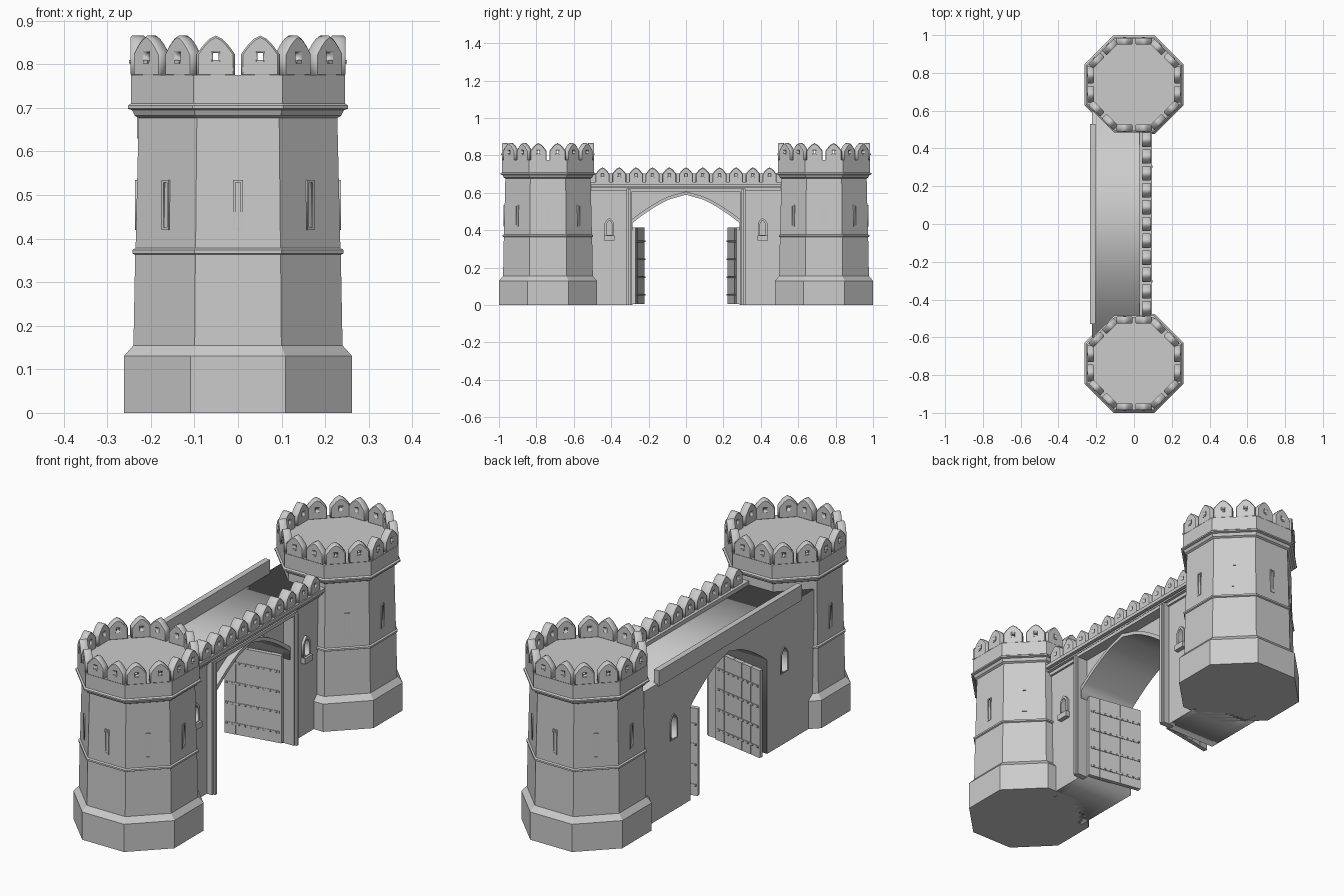
import bpy, bmesh
from math import pi, cos, sin, atan2, hypot
from mathutils import Matrix, Vector

if "Cube" in bpy.data.objects:
    bpy.data.objects.remove(bpy.data.objects["Cube"])

TY = 0.738          # tower centre distance from the middle
HALF = 0.285        # half width of the gateway


def add(name, mesh):
    ob = bpy.data.objects.new(name, mesh)
    bpy.context.collection.objects.link(ob)
    return ob


def box(name, x0, x1, y0, y1, z0, z1):
    bm = bmesh.new()
    bmesh.ops.create_cube(bm, size=1)
    bmesh.ops.scale(bm, vec=(x1 - x0, abs(y1 - y0), z1 - z0), verts=bm.verts)
    bmesh.ops.translate(bm, vec=((x0 + x1) / 2, (y0 + y1) / 2, (z0 + z1) / 2), verts=bm.verts)
    me = bpy.data.meshes.new(name)
    bm.to_mesh(me)
    bm.free()
    return add(name, me)


def plate(name, loops, ang, w0, w1, origin=(0, 0), chamfer=0.0):
    """Upright plate facing direction ang, from outline + hole loops, between depths w0 and w1."""
    cu = bpy.data.curves.new(name, 'CURVE')
    cu.dimensions, cu.fill_mode = '2D', 'BOTH'
    cu.extrude = (w1 - w0) / 2 - chamfer
    cu.bevel_depth, cu.offset, cu.bevel_resolution = chamfer, -chamfer, 0
    for loop in loops:
        sp = cu.splines.new('POLY')
        sp.points.add(len(loop) - 1)
        for p, (u, v) in zip(sp.points, loop):
            p.co = (u, v, 0, 1)
        sp.use_cyclic_u = True
    tmp = add(name, cu)
    dg = bpy.context.evaluated_depsgraph_get()
    me = bpy.data.meshes.new_from_object(tmp.evaluated_get(dg))
    bpy.data.objects.remove(tmp)
    c, s, w = cos(ang), sin(ang), (w0 + w1) / 2
    me.transform(Matrix(((-s, 0, c, origin[0] + w * c),
                         (c, 0, s, origin[1] + w * s),
                         (0, 1, 0, 0), (0, 0, 0, 1))))
    bm = bmesh.new()
    bm.from_mesh(me)
    bmesh.ops.remove_doubles(bm, verts=bm.verts, dist=1e-5)
    bmesh.ops.recalc_face_normals(bm, faces=bm.faces)
    bm.to_mesh(me)
    bm.free()
    return add(name, me)


def rect(u0, u1, v0, v1):
    return [(u0, v0), (u1, v0), (u1, v1), (u0, v1)]


def arch(w, z0, spring, top, u=0.0, n=6, p=0.65):
    """Pointed arch outline standing on z0."""
    right = [(w, z0)] + [(w * (1 - i / n) ** p, spring + (top - spring) * i / n) for i in range(n)]
    return [(u + a, b) for a, b in right] + [(u, top)] + [(u - a, b) for a, b in reversed(right)]


def octagon_lathe(name, cy, profile):
    bm = bmesh.new()
    rings = []
    for a, z in profile:
        r = a / cos(pi / 8)
        rings.append([bm.verts.new((r * cos(pi / 8 + k * pi / 4), cy + r * sin(pi / 8 + k * pi / 4), z))
                      for k in range(8)])
    for lo, hi in zip(rings, rings[1:]):
        for k in range(8):
            bm.faces.new((lo[k], lo[(k + 1) % 8], hi[(k + 1) % 8], hi[k]))
    bm.faces.new(rings[0][::-1])
    bm.faces.new(rings[-1])
    me = bpy.data.meshes.new(name)
    bm.to_mesh(me)
    bm.free()
    return add(name, me)


TOWER = [(.262, 0), (.262, .13), (.24, .155), (.236, .363), (.242, .366), (.242, .374), (.235, .378),
         (.228, .677), (.237, .682), (.243, .695), (.253, .698), (.253, .705), (.246, .71), (.246, .775)]

for s in (-1, 1):
    cy = s * TY
    octagon_lathe("tower", cy, TOWER)
    for k in range(8):
        a = k * pi / 4
        # two pierced merlons per side
        for u in (-.051, .051):
            plate("tower_merlon", [arch(.044, .773, .823, .866, u), rect(u - .006, u + .006, .81, .826)],
                  a, .212, .247, (0, cy), .004)
            plate("merlon_sill", [rect(u - .008, u + .008, .802, .81)], a, .24, .25, (0, cy))
        # arrow slit frames, not on the side hidden by the gate wall
        if abs(sin(a) + s) > .1:
            plate("arrow_slit", [rect(-.011, .011, .42, .535), rect(-.006, .006, .426, .529)],
                  a, .222, .2365, (0, cy))

# gate wall: core and back layer with the passage cut out
def wall_outline(half, top):
    a = arch(HALF, 0, .44, .59)
    return [(half, 0), (half, top), (-half, top), (-half, 0)] + a[::-1]

plate("gate_wall_core", [wall_outline(.6, .64)], 0, -.19, .035)
plate("gate_wall_back", [wall_outline(.63, .64), arch(.022, .34, .42, .45, .41), arch(.022, .34, .42, .45, -.41)],
      pi, .19, .222)

# rear parapet, front coping and mouldings
box("rear_parapet", -.232, -.205, -.53, .53, .63, .703)
box("front_coping", .03, .095, -.51, .51, .642, .658)
box("front_frieze", .03, .07, -.51, .51, .612, .645)
box("front_string_course", .03, .085, -.51, .51, .628, .636)

# wall merlons
for i in range(11):
    y = (i - 5) * .0893
    plate("wall_merlon", [arch(.038, .655, .70, .736, y), rect(y - .005, y + .005, .687, .70)],
          0, .042, .09, (0, 0), .004)

# gate surround
arch_out = arch(HALF + .012, .40, .453, .607)
arch_in = arch(HALF, .40, .44, .59)
plate("arch_rib", [arch_out + arch_in[::-1]], 0, .03, .07)
box("gate_frame_top", .03, .088, -.315, .315, .608, .624)

for s in (-1, 1):
    box("gate_frame_post", .03, .088, s * .303 - .014, s * .303 + .014, 0, .624)
    box("gate_frame_bead", .03, .098, s * .303 - .006, s * .303 + .006, 0, .618)
    # front wall panel with an arched window
    u = s * .41
    plate("front_wall", [rect(*sorted((s * .31, s * .52)), 0, .615), arch(.018, .375, .43, .452, u)], 0, .03, .06)
    plate("window_frame", [arch(.026, .365, .435, .465, u), arch(.016, .375, .43, .452, u)], 0, .05, .072)
    box("window_sill", .05, .082, u - .029, u + .029, .345, .372)
    plate("back_window_frame", [arch(.027, .335, .422, .457, u), arch(.021, .341, .42, .45, u)], pi, .215, .226)

    # open door leaf, swung inward, with iron bands and studs
    hx, hy, fx, fy = .035, s * .28, -.228, s * .232
    length, ang = hypot(fx - hx, fy - hy), atan2(fy - hy, fx - hx)
    parts = []
    for k in range(5):
        w = length / 5
        parts.append(box("door_plank", k * w + .001, (k + 1) * w - .001, -.01, .01, .005, .415))
    parts.append(box("door_core", 0, length, -.008, .008, .006, .414))
    for z in (.055, .15, .245, .34):
        parts.append(box("door_band", .01, length - .006, -.0125, .0125, z - .005, z + .005))
        for k in range(9):
            x = .024 + k * .029
            parts.append(box("door_stud", x - .004, x + .004, -.016, .016, z - .004, z + .004))
    for ob in parts:
        ob.data.transform(Matrix.Translation((hx, hy, 0)) @ Matrix.Rotation(ang, 4, 'Z'))
